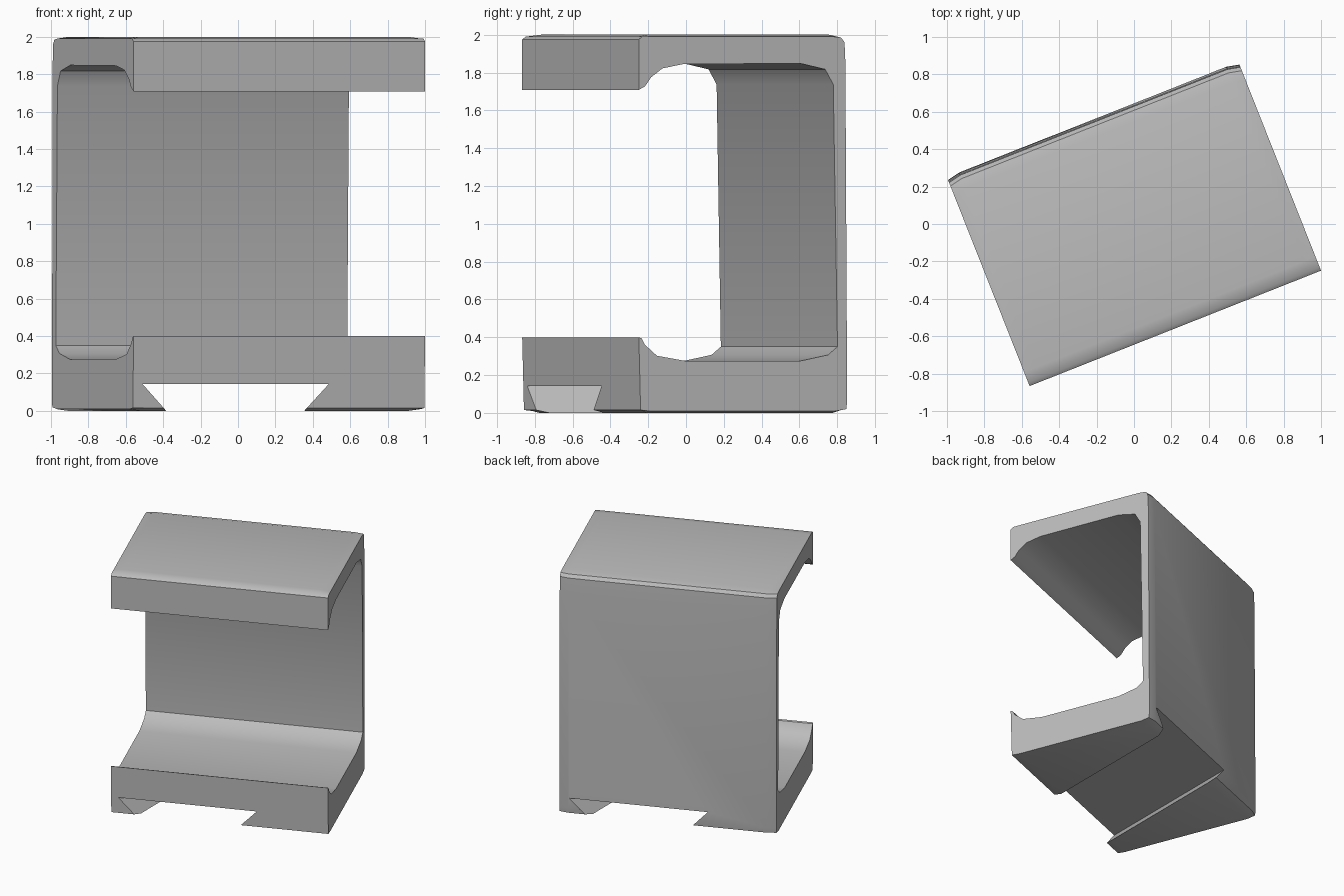
import bpy, bmesh, math
from mathutils import Matrix

cube = bpy.data.objects.get("Cube")
if cube:
    bpy.data.objects.remove(cube, do_unlink=True)

LENGTH, DEPTH, TURN = 1.676, 1.2, math.radians(21.6)

# One flat grey for the whole bracket
grey = bpy.data.materials.new("light_grey")
grey.use_nodes = True
grey.diffuse_color = (0.5, 0.5, 0.5, 1)
grey.node_tree.nodes["Principled BSDF"].inputs["Base Color"].default_value = (0.5, 0.5, 0.5, 1)

# Channel cross-section as (depth, height): outer shell, then the hollow
outer = [(0, 1.975), (0.02, 1.99), (0.08, 2.0), (1.11, 2.0), (1.165, 1.985),
         (1.185, 1.96), (1.19, 1.85), (1.2, 0.06), (1.195, 0.02), (1.13, 0),
         (0.07, 0), (0.01, 0.015)]
inner = [(0, 0.4), (0.015, 0.395), (0.035, 0.36), (0.103, 0.302), (0.263, 0.275),
         (0.92, 0.275), (1.077, 0.307), (1.13, 0.35), (1.106, 1.737), (1.06, 1.817),
         (0.92, 1.848), (0.253, 1.845), (0.134, 1.822), (0.07, 1.775),
         (0.035, 1.727), (0, 1.708)]


def make_object(name, bm):
    bmesh.ops.recalc_face_normals(bm, faces=bm.faces)
    mesh = bpy.data.meshes.new(name)
    bm.to_mesh(mesh)
    bm.free()
    mesh.materials.append(grey)
    obj = bpy.data.objects.new(name, mesh)
    bpy.context.collection.objects.link(obj)
    return obj


def loft(name, sections):
    """Skin equal rings of points and cap both ends."""
    bm = bmesh.new()
    rings = [[bm.verts.new(p) for p in ring] for ring in sections]
    for a, b in zip(rings, rings[1:]):
        for i in range(len(a)):
            j = (i + 1) % len(a)
            bm.faces.new((a[i], a[j], b[j], b[i]))
    bm.faces.new(rings[0])
    bm.faces.new(rings[-1])
    return make_object(name, bm)


def section(x, ease):
    """Cross-section at x; the outer shell is eased in slightly at the ends."""
    shell = [(d - ease * (d > 0.6), min(max(z, ease * 0.6), 2 - ease * 0.6))
             for d, z in outer]
    return [(x, d - DEPTH / 2, z) for d, z in shell + inner]


# Channel body
half = LENGTH / 2
body = loft("channel_body", [section(-half, 0.015), section(-half + 0.07, 0),
                             section(half - 0.07, 0), section(half, 0.015)])
body.data.transform(Matrix.Rotation(TURN, 4, "Z"))

# Dovetail groove running under the base
groove = [(-0.375, -0.01), (-0.51, 0.143), (0.485, 0.143), (0.345, -0.01)]
cutter = loft("groove_cutter", [[(x, y, z) for x, z in groove] for y in (-1.5, 1.5)])
cutter.hide_render = True

cut = body.modifiers.new("dovetail_groove", "BOOLEAN")
cut.object = cutter
cut.operation = "DIFFERENCE"
cut.solver = "EXACT"
bpy.ops.object.select_all(action="DESELECT")
bpy.context.view_layer.objects.active = body
body.select_set(True)
bpy.ops.object.modifier_apply(modifier=cut.name)
bpy.data.objects.remove(cutter, do_unlink=True)

bpy.ops.object.shade_smooth_by_angle(angle=math.radians(35))
